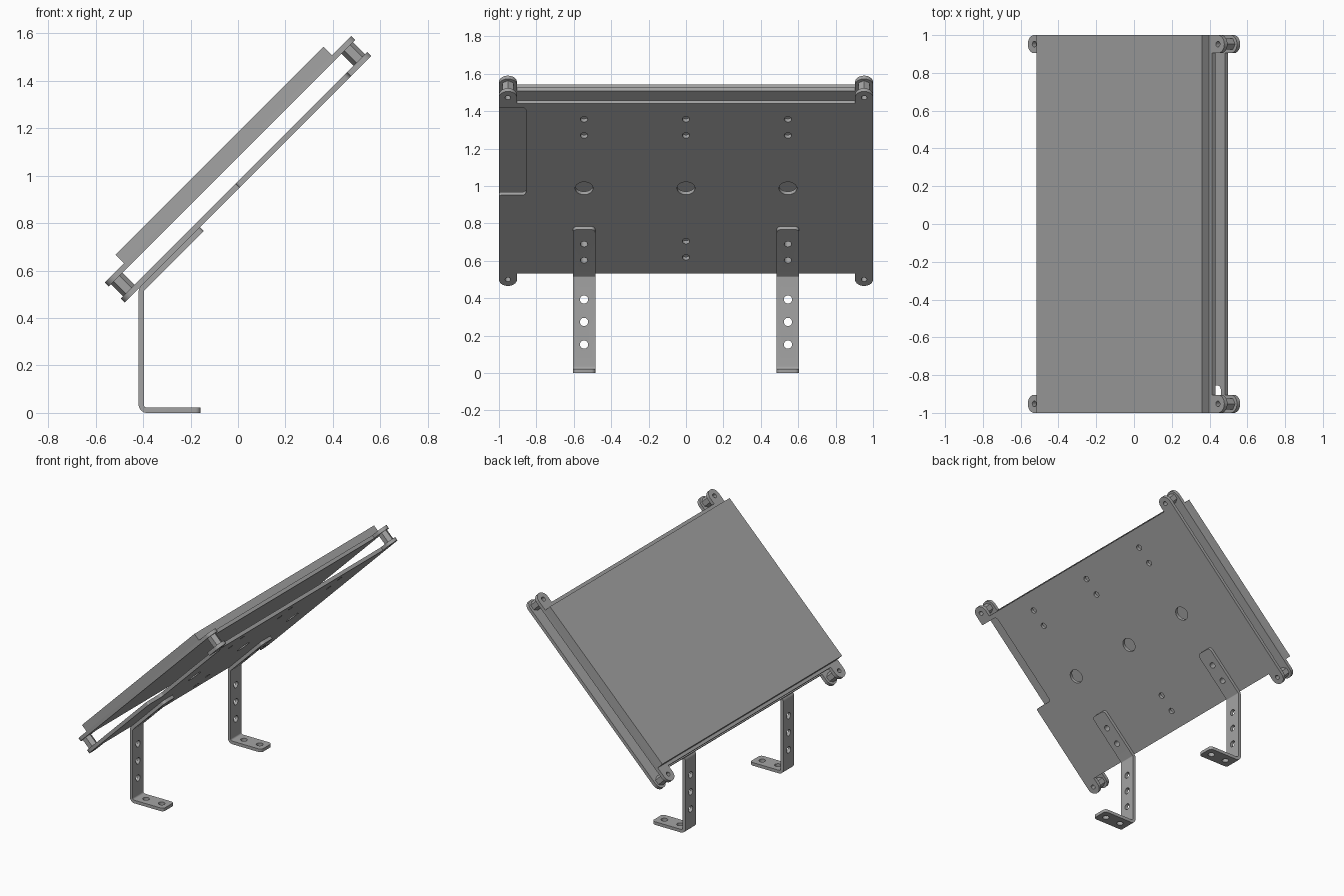
import bpy, bmesh, math
from mathutils import Matrix, Vector

old = bpy.data.objects.get("Cube")
if old:
    bpy.data.objects.remove(old)

GREY = (0.37, 0.37, 0.37, 1)
mat = bpy.data.materials.new("satin grey")
mat.use_nodes = True
mat.diffuse_color = GREY
mat.node_tree.nodes["Principled BSDF"].inputs["Base Color"].default_value = GREY

S = math.sqrt(0.5)
TILT = Matrix.Rotation(-math.pi / 4, 4, 'Y')   # local x runs up the slope, local z is its normal


def fillet(corners, steps=8):
    """Round each (x, y, radius) corner of a closed outline."""
    out, n = [], len(corners)
    for i, (x, y, r) in enumerate(corners):
        p = Vector((x, y))
        if r == 0:
            out.append(p)
            continue
        a = (Vector(corners[i - 1][:2]) - p).normalized()
        b = (Vector(corners[(i + 1) % n][:2]) - p).normalized()
        half = a.angle(b) / 2
        c = p + (a + b).normalized() * (r / math.sin(half))
        s = p + a * (r / math.tan(half)) - c
        e = p + b * (r / math.tan(half)) - c
        sweep = s.angle_signed(e)
        for k in range(steps + 1):
            t = -sweep * k / steps
            out.append(c + Matrix.Rotation(t, 2) @ s)
    return out


def circle(x, y, r, n=24):
    return [Vector((x + r * math.cos(2 * math.pi * k / n),
                    y + r * math.sin(2 * math.pi * k / n))) for k in range(n)]


def panel(name, loops, z0, z1, matrix):
    """Flat outline with holes, extruded from z0 to z1."""
    cu = bpy.data.curves.new(name, 'CURVE')
    cu.dimensions, cu.fill_mode = '2D', 'BOTH'
    cu.extrude = (z1 - z0) / 2
    for pts in loops:
        sp = cu.splines.new('POLY')
        sp.points.add(len(pts) - 1)
        for q, p in zip(sp.points, pts):
            q.co = (p.x, p.y, 0, 1)
        sp.use_cyclic_u = True
    tmp = bpy.data.objects.new(name + "_outline", cu)
    me = bpy.data.meshes.new_from_object(tmp)
    bpy.data.objects.remove(tmp)
    bpy.data.curves.remove(cu)
    bm = bmesh.new()
    bm.from_mesh(me)
    bmesh.ops.remove_doubles(bm, verts=bm.verts, dist=1e-5)
    bmesh.ops.recalc_face_normals(bm, faces=bm.faces)
    bm.to_mesh(me)
    bm.free()
    me.name = name
    me.transform(matrix @ Matrix.Translation((0, 0, (z0 + z1) / 2)))
    me.materials.clear()
    me.materials.append(mat)
    ob = bpy.data.objects.new(name, me)
    bpy.context.collection.objects.link(ob)
    return ob


# Plate outline along the slope: main edges, tab ends and tab width
U0, U1, T0, T1, W = 0.086, 1.371, -0.009, 1.462, 0.904
R = 0.0479
TABS = [(u, y) for u in (0.039, 1.414) for y in (-0.952, 0.952)]
right_edge = [(U0, -W, 0), (T0, -W, R), (T0, -1, R)]
right_top = [(T1, -1, R), (T1, -W, R), (U1, -W, 0)]
left_side = [(U1, W, 0), (T1, W, R), (T1, 1, R), (T0, 1, R), (T0, W, R), (U0, W, 0)]
notch = [(0.677, -1, 0.012), (0.677, -0.856, 0.022), (1.341, -0.856, 0.022), (1.341, -1, 0)]
tab_holes = [circle(u, y, 0.015) for u, y in TABS]

# Lower mounting plate with notch, bolt holes and three large holes
holes = [circle(u, y, 0.02) for u in (0.207, 0.329, 1.129, 1.251) for y in (-0.545, 0, 0.545)]
holes += [circle(0.729, y, 0.048, 32) for y in (-0.545, 0, 0.545)]
panel("lower_plate", [fillet(right_edge + notch + right_top + left_side)] + tab_holes + holes,
      0.667, 0.691, TILT)

# Upper plate and the slab lying on it
panel("upper_plate", [fillet(right_edge + right_top + left_side)] + tab_holes, 0.762, 0.786, TILT)
panel("top_slab", [fillet([(0.107, -1, 0), (1.346, -1, 0), (1.346, 1, 0), (0.107, 1, 0)])],
      0.786, 0.8365, TILT)

# Hollow hexagonal spacers between the tabs
for i, (u, y) in enumerate(TABS):
    panel(f"spacer_{i + 1}", [circle(u, y, 0.034, 6), circle(u, y, 0.015)], 0.691, 0.762, TILT)


def cylinder(bm, matrix, r):
    bmesh.ops.create_cone(bm, cap_ends=True, segments=24, radius1=r, radius2=r,
                          depth=0.1, matrix=matrix)


# Bent strap legs: foot, upright and sloped flange
profile = fillet([(-0.158, 0, 0), (-0.419, 0, 0.035), (-0.419, 0.524, 0.03), (-0.1605, 0.783, 0),
                  (-0.145, 0.767, 0), (-0.397, 0.515, 0.008), (-0.397, 0.022, 0.013),
                  (-0.158, 0.022, 0)])
for name, y in (("right_leg", -0.545), ("left_leg", 0.545)):
    leg = panel(name, [profile], -0.06, 0.06,
                Matrix.Translation((0, y, 0)) @ Matrix.Rotation(math.pi / 2, 4, 'X'))
    # Round the four free corners
    bm = bmesh.new()
    bm.from_mesh(leg.data)
    bmesh.ops.dissolve_limit(bm, angle_limit=0.01, verts=bm.verts, edges=bm.edges)
    ends = [e for e in bm.edges if abs(e.verts[0].co.y - e.verts[1].co.y) < 1e-4
            and all(v.co.x > -0.17 for v in e.verts) and e.calc_length() < 0.03]
    bmesh.ops.bevel(bm, geom=ends, offset=0.022, segments=5, profile=0.5, affect='EDGES')
    bm.to_mesh(leg.data)
    bm.free()
    # Drill the bolt holes
    bm = bmesh.new()
    for z in (0.152, 0.273, 0.393):
        cylinder(bm, Matrix.Translation((-0.408, y, z)) @ Matrix.Rotation(math.pi / 2, 4, 'Y'), 0.022)
    for x in (-0.335, -0.213):
        cylinder(bm, Matrix.Translation((x, y, 0.011)), 0.022)
    for u in (0.207, 0.329):
        cylinder(bm, TILT @ Matrix.Translation((u, y, 0.656)), 0.02)
    me = bpy.data.meshes.new("drill")
    bm.to_mesh(me)
    bm.free()
    drill = bpy.data.objects.new("drill", me)
    drill.hide_render = True
    bpy.context.collection.objects.link(drill)
    mod = leg.modifiers.new("holes", 'BOOLEAN')
    mod.operation, mod.solver, mod.object = 'DIFFERENCE', 'EXACT', drill
    bpy.context.view_layer.objects.active = leg
    bpy.ops.object.modifier_apply(modifier=mod.name)
    bpy.data.objects.remove(drill)

# Smooth the round walls, keep the edges sharp
bpy.ops.object.select_all(action='DESELECT')
for ob in bpy.context.collection.objects:
    if ob.type == 'MESH' and mat.name in ob.data.materials:
        ob.select_set(True)
        bpy.context.view_layer.objects.active = ob
bpy.ops.object.shade_smooth_by_angle(angle=math.radians(30))
